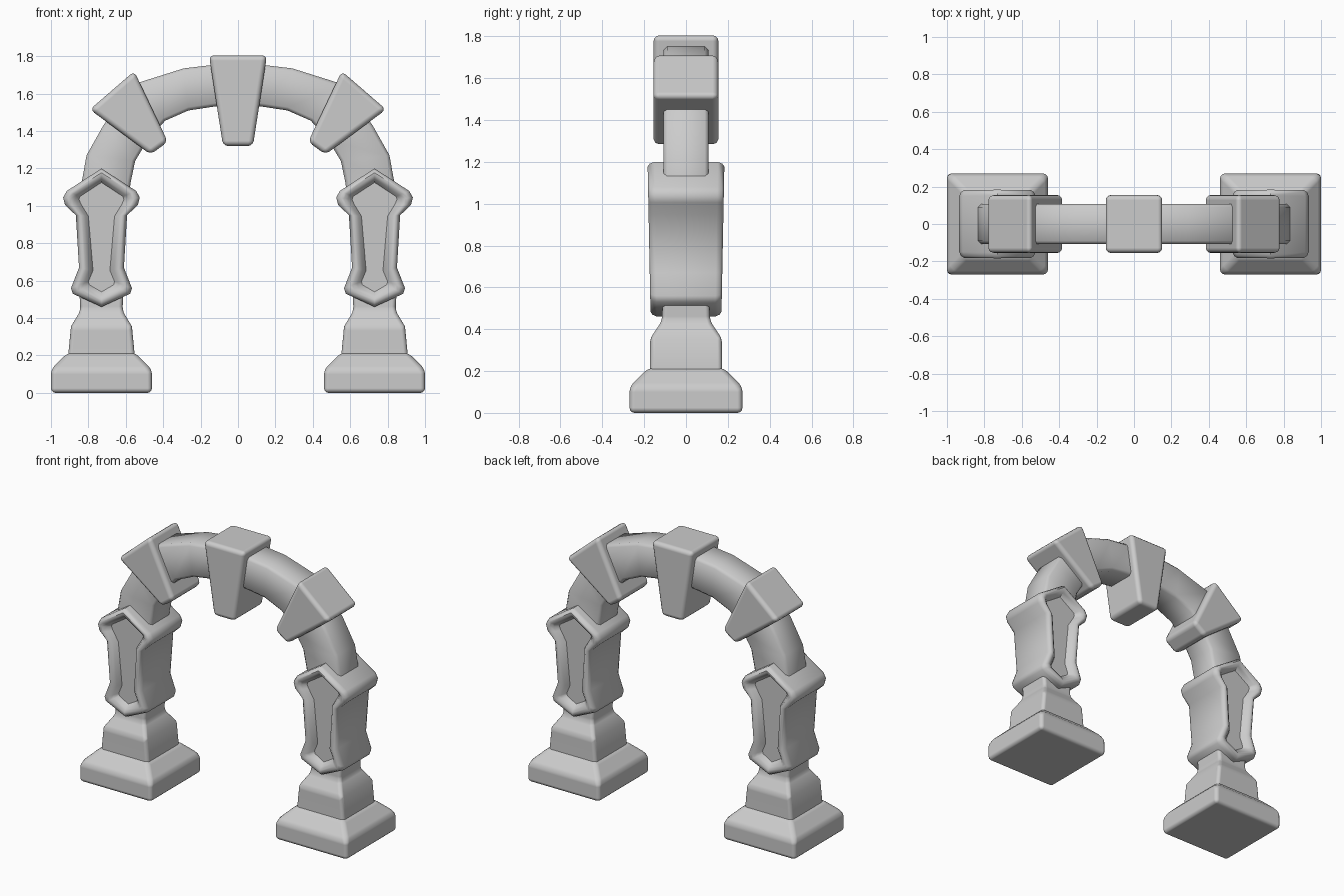
import bpy, math
from mathutils import Vector

if "Cube" in bpy.data.objects:
    bpy.data.objects.remove(bpy.data.objects["Cube"])

CX = 0.73  # centre of each leg


def loft(name, rings, closed_ends=True, bevel=0.0, mirror=False, angle=None):
    """Skin a list of equal-length point rings into a capped solid."""
    n = len(rings[0])
    verts = [p for r in rings for p in r]
    faces = []
    for i in range(len(rings) - 1):
        for j in range(n):
            k = (j + 1) % n
            faces.append((i * n + j, i * n + k, (i + 1) * n + k, (i + 1) * n + j))
    if closed_ends:
        faces.append(tuple(reversed(range(n))))
        faces.append(tuple(range(len(verts) - n, len(verts))))
    me = bpy.data.meshes.new(name)
    me.from_pydata(verts, [], faces)
    ob = bpy.data.objects.new(name, me)
    bpy.context.collection.objects.link(ob)
    bpy.ops.object.select_all(action='DESELECT')
    ob.select_set(True)
    bpy.context.view_layer.objects.active = ob
    bpy.ops.object.mode_set(mode='EDIT')
    bpy.ops.mesh.select_all(action='SELECT')
    bpy.ops.mesh.normals_make_consistent(inside=False)
    bpy.ops.object.mode_set(mode='OBJECT')
    if angle:
        bpy.ops.object.shade_smooth_by_angle(angle=math.radians(angle))
    else:
        bpy.ops.object.shade_smooth()
    if bevel:
        b = ob.modifiers.new("bevel", 'BEVEL')
        b.width, b.segments = bevel, 3
        b.limit_method, b.angle_limit = 'ANGLE', math.radians(28)
        b.harden_normals = True
    if mirror:
        m = ob.modifiers.new("mirror", 'MIRROR')
        m.use_mirror_merge = False
    return ob


def square(hx, hy, z):
    return [(CX - hx, -hy, z), (CX + hx, -hy, z), (CX + hx, hy, z), (CX - hx, hy, z)]


def wedge(name, profile, mirror):
    rings = [[(x, y, z) for x, z in profile] for y in (-0.155, 0.155)]
    loft(name, rings, bevel=0.028, mirror=mirror)


# Mirrored legs: plinth, then stepped foot narrowing into the shaft
loft("plinth", [square(0.27, 0.27, 0), square(0.27, 0.27, 0.125), square(0.18, 0.18, 0.215)],
     bevel=0.025, mirror=True)
loft("foot_and_shaft", [square(0.178, 0.175, 0.15), square(0.177, 0.173, 0.21),
                        square(0.163, 0.172, 0.355), square(0.112, 0.115, 0.44),
                        square(0.122, 0.11, 0.6)],
     bevel=0.022, mirror=True)

# Arch band: matching outer and inner points, swept from leg to leg
half = [((0.84, 0.98), (0.59, 0.98)), ((0.835, 1.13), (0.575, 1.12)),
        ((0.81, 1.27), (0.55, 1.24)), ((0.72, 1.43), (0.49, 1.34)),
        ((0.56, 1.65), (0.39, 1.455)), ((0.29, 1.735), (0.265, 1.51)),
        ((0.12, 1.755), (0.12, 1.532))]
path = half + [((-o[0], o[1]), (-i[0], i[1])) for o, i in reversed(half)]
hy = 0.108
c = 0.018
band = []
for o, i in path:
    o, i = Vector(o), Vector(i)
    d = (i - o).normalized() * c
    section = [(o, -hy + c), (o + d, -hy), (i - d, -hy), (i, -hy + c),
               (i, hy - c), (i - d, hy), (o + d, hy), (o, hy - c)]
    band.append([(p.x, y, p.y) for p, y in section])
loft("arch_band", band, angle=50)

# Keystone and the two tilted wedge stones
wedge("keystone", [(-0.155, 1.805), (0.155, 1.805), (0.08, 1.32), (-0.08, 1.32)], False)
wedge("side_wedge_stone", [(0.555, 1.72), (0.792, 1.515), (0.468, 1.275), (0.375, 1.342)], True)

# Shield panels: rounded rim around a sunken floor, front and back
outer = [(0, 1.2), (0.185, 1.08), (0.205, 1.045), (0.195, 1.005), (0.137, 0.95),
         (0.12, 0.67), (0.163, 0.56), (0.153, 0.53), (0, 0.46)]
inner = [(0, 1.125), (0.115, 1.05), (0.12, 1.035), (0.11, 1.01), (0.07, 0.945),
         (0.045, 0.655), (0.07, 0.595), (0.065, 0.578), (0, 0.54)]


def full(profile):
    return profile + [(-x, z) for x, z in reversed(profile[1:-1])]


def rim_ring(t, y):
    ring = []
    for (ox, oz), (ix, iz) in zip(full(outer), full(inner)):
        z = oz + (iz - oz) * t
        taper = 0.93 + 0.08 * (z - 0.46) / 0.74
        ring.append((CX + ox + (ix - ox) * t, y * taper, z))
    return ring


section = [(1.0, 0.135), (0.75, 0.165), (0.5, 0.18), (0.3, 0.182), (0.12, 0.172), (0.0, 0.15)]
rings = [rim_ring(t, -y) for t, y in section] + [rim_ring(t, y) for t, y in reversed(section)]
loft("shield_panel", rings, mirror=True, angle=48)
